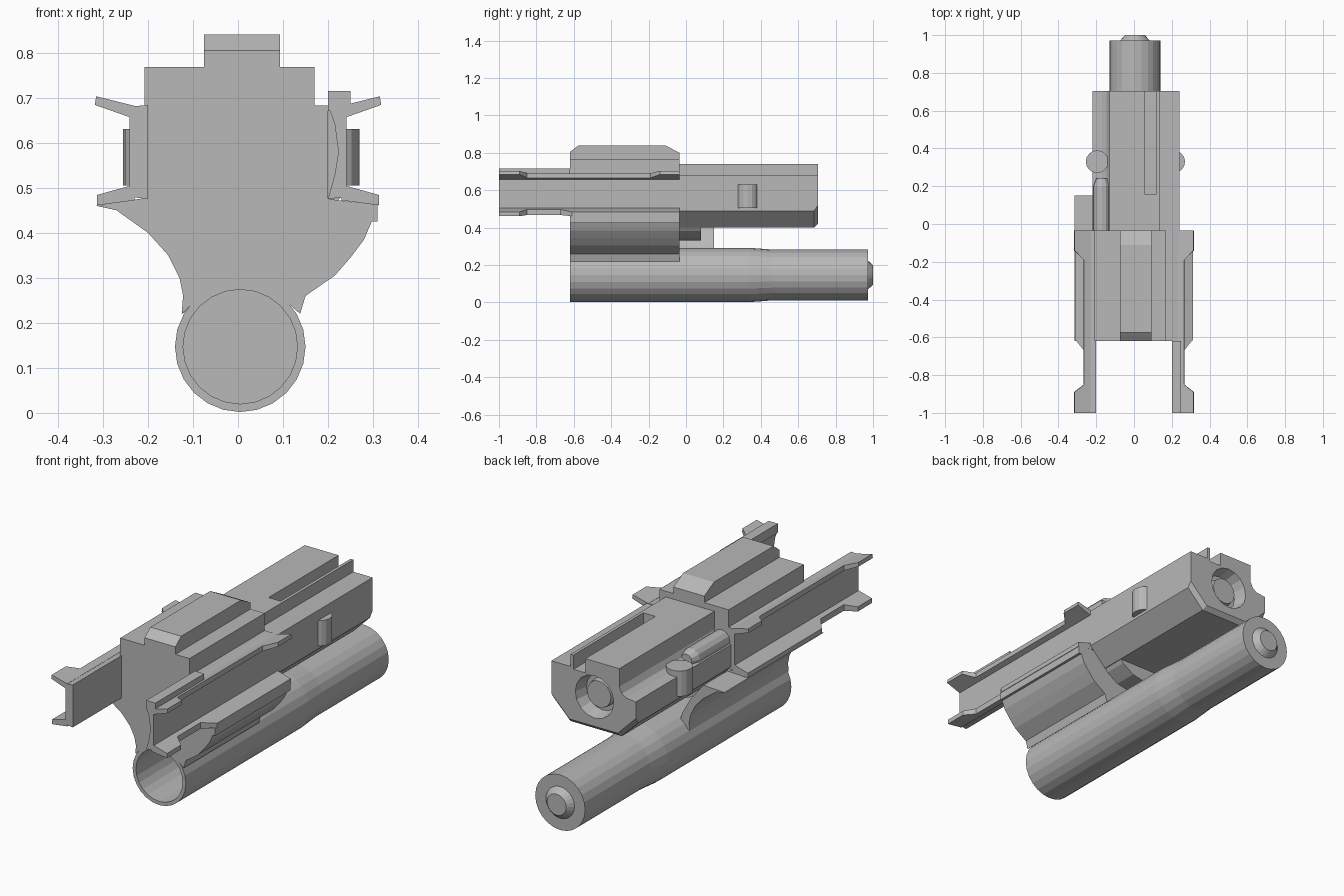
import bpy
import bmesh
import math
from mathutils import Vector

old = bpy.data.objects.get("Cube")
if old:
    bpy.data.objects.remove(old, do_unlink=True)

GREY = (0.48, 0.48, 0.48, 1.0)
grey = bpy.data.materials.new("plain grey")
grey.use_nodes = True
grey.diffuse_color = GREY
grey.node_tree.nodes["Principled BSDF"].inputs["Base Color"].default_value = GREY


def finish(name, bm):
    bmesh.ops.recalc_face_normals(bm, faces=bm.faces)
    mesh = bpy.data.meshes.new(name)
    bm.to_mesh(mesh)
    bm.free()
    mesh.materials.append(grey)
    obj = bpy.data.objects.new(name, mesh)
    bpy.context.collection.objects.link(obj)
    return obj


def loft(name, sections, bevel_test=None, bevel=0.02):
    """Skin matching closed sections and cap both ends."""
    bm = bmesh.new()
    rings = [[bm.verts.new(p) for p in s] for s in sections]
    n = len(rings[0])
    for a, b in zip(rings, rings[1:]):
        for i in range(n):
            j = (i + 1) % n
            bm.faces.new((a[i], a[j], b[j], b[i]))
    bm.faces.new(rings[0])
    bm.faces.new(rings[-1])
    bmesh.ops.recalc_face_normals(bm, faces=bm.faces)
    if bevel_test:
        edges = [e for e in bm.edges if all(bevel_test(v.co) for v in e.verts)]
        bmesh.ops.bevel(bm, geom=edges, offset=bevel, segments=1, affect='EDGES')
    return finish(name, bm)


def prism(name, profile, y0, y1, **kw):
    return loft(name, [[(x, y, z) for x, z in profile] for y in (y0, y1)], **kw)


def box(name, x0, x1, y0, y1, z0, z1):
    return prism(name, [(x0, z0), (x1, z0), (x1, z1), (x0, z1)], y0, y1)


def lathe(name, cx, cz, steps, sides=24):
    """Turn (y, radius) steps around an axis along y."""
    turns = [math.tau * i / sides for i in range(sides)]
    return loft(name, [[(cx + r * math.cos(t), y, cz + r * math.sin(t)) for t in turns]
                       for y, r in steps])


def cut(target, cutter):
    mod = target.modifiers.new("cut", 'BOOLEAN')
    mod.operation = 'DIFFERENCE'
    mod.solver = 'EXACT'
    mod.object = cutter
    cutter.hide_render = True
    cutter.hide_set(True)


FRONT, REAR = -0.62, -0.035

# Front housing, flaring from the tube saddle out to the rails
left_flank = [(-0.315, 0.46), (-0.27, 0.45), (-0.2, 0.4), (-0.155, 0.35),
              (-0.13, 0.3), (-0.122, 0.26), (-0.125, 0.22)]
saddle = [(-0.09, 0.253), (-0.04, 0.28), (0.005, 0.287), (0.05, 0.28), (0.1, 0.253)]
right_flank = [(0.138, 0.22), (0.15, 0.26), (0.215, 0.305), (0.25, 0.345),
               (0.28, 0.385), (0.297, 0.425), (0.31, 0.425), (0.31, 0.462)]
upper = [(0.2, 0.475), (0.2, 0.683), (0.17, 0.683), (0.17, 0.768),
         (-0.208, 0.768), (-0.208, 0.477)]
prism("front_housing", left_flank + saddle + right_flank + upper, FRONT, REAR)

# Raised ridge with sloped ends
ridge = [(FRONT, 0.76), (FRONT, 0.805), (-0.575, 0.84), (-0.11, 0.84),
         (REAR, 0.8), (REAR, 0.76)]
loft("top_ridge", [[(x, y, z) for y, z in ridge] for x in (-0.075, 0.093)])

# Side skirt running past the housing
skirt_inner = [(-0.07, 0.25), (-0.085, 0.3), (-0.13, 0.38), (-0.2, 0.465)]
prism("side_skirt", left_flank + skirt_inner, REAR - 0.01, 0.15)

# Hollow lower tube with rear button
lathe("lower_tube", 0.005, 0.147,
      [(-0.05, 0.127), (FRONT, 0.127), (FRONT, 0.145), (0.34, 0.145),
       (0.46, 0.136), (0.972, 0.136), (0.972, 0.078), (1.0, 0.052)])


# Side rails: a web with two slanted flanges that narrow at the cut-outs
def flange(name, side, root, tip, stations):
    sections = []
    for y, reach in stations:
        ring = []
        for (x, z), (tx, tz) in ((root[0], tip[0]), (root[1], tip[1])):
            ring.append(((x, z), (x + (tx - x) * reach, z + (tz - z) * reach)))
        points = [ring[0][0], ring[0][1], ring[1][1], ring[1][0]]
        sections.append([(side * x, y, z) for x, z in points])
    loft(name, sections)


nose = [(-1, 1), (-0.89, 1), (-0.85, 0.42)]
top_stations = nose + [(-0.19, 0.42), (-0.14, 1), (REAR, 1)]
low_stations = nose + [(-0.67, 0.42), (-0.61, 1), (REAR, 1)]
for label, side in (("left", 1), ("right", -1)):
    web = [(0.2, 0.475), (0.241, 0.48), (0.241, 0.68), (0.2, 0.684)]
    if side > 0:
        web += [(0.215, 0.64), (0.223, 0.58), (0.215, 0.53)]
    prism(label + "_rail_web", [(side * x, z) for x, z in web], -1, REAR)
    flange(label + "_rail_upper_flange", side, [(0.23, 0.682), (0.23, 0.653)],
           [(0.315, 0.703), (0.318, 0.684)], top_stations)
    flange(label + "_rail_lower_flange", side, [(0.23, 0.507), (0.23, 0.472)],
           [(0.313, 0.484), (0.313, 0.461)], low_stations)
box("left_rail_tab", 0.2, 0.25, -1, FRONT, 0.67, 0.715)

# Rear block with chamfered underside, raised roof and stepped shoulders
block = [(-0.22, 0.49), (-0.13, 0.4), (0.15, 0.4), (0.24, 0.49), (0.24, 0.68),
         (0.135, 0.68), (0.135, 0.74), (-0.13, 0.74), (-0.13, 0.65),
         (-0.145, 0.62), (-0.17, 0.605), (-0.22, 0.6)]
rear_block = prism("rear_block", block, REAR, 0.705,
                   bevel_test=lambda p: p.y > 0.7 and p.z < 0.5)
cut(rear_block, box("roof_slot_cutter", 0.055, 0.12, 0.16, 0.75, 0.67, 0.8))
cut(rear_block, lathe("rear_recess_cutter", 0.005, 0.565, [(0.64, 0.09), (0.75, 0.115)], 16))
lathe("rear_plug", 0.005, 0.565, [(0.6, 0.075), (0.67, 0.065)], 16)

# Rod lying on the lower shoulder, and the collar under the block
lathe("shoulder_rod", -0.17, 0.615, [(REAR, 0.045), (0.2, 0.045), (0.24, 0.03)], 12)
collar = [(0.19 * math.cos(t), 0.51 + 0.18 * math.sin(t))
          for t in (math.pi * (1 + i / 8) for i in range(9))]
prism("collar", collar, REAR, 0.08)

# Rounded side catches
for name, x in (("left_catch", 0.21), ("right_catch", -0.195)):
    turns = [math.tau * i / 16 for i in range(16)]
    loft(name, [[Vector((x + 0.06 * math.cos(t), 0.33 + 0.06 * math.sin(t), z))
                 for t in turns] for z in (0.505, 0.63)])
